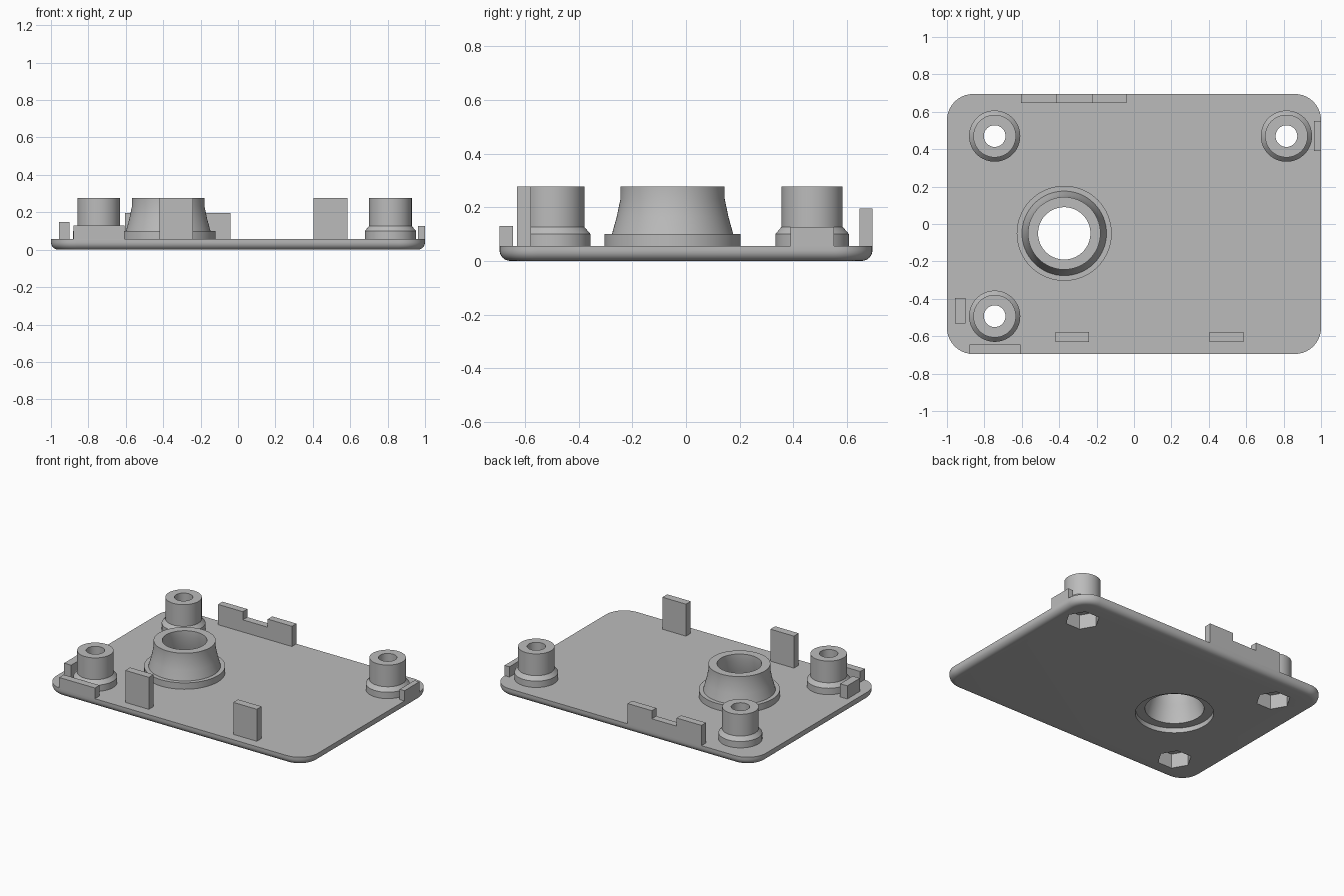
import bpy, bmesh, math
from mathutils import Matrix

cube = bpy.data.objects.get("Cube")
if cube:
    bpy.data.objects.remove(cube, do_unlink=True)

grey = bpy.data.materials.new("plain grey")
grey.use_nodes = True
grey.diffuse_color = (0.5, 0.5, 0.5, 1)
grey.node_tree.nodes["Principled BSDF"].inputs["Base Color"].default_value = (0.5, 0.5, 0.5, 1)

PLATE_TOP, POST_TOP = 0.056, 0.277
HALF_X, HALF_Y, CORNER = 1.0, 0.695, 0.14


def finish(name, bm):
    bmesh.ops.recalc_face_normals(bm, faces=bm.faces)
    mesh = bpy.data.meshes.new(name)
    bm.to_mesh(mesh)
    bm.free()
    mesh.materials.append(grey)
    ob = bpy.data.objects.new(name, mesh)
    bpy.context.collection.objects.link(ob)
    return ob


def smooth(ob):
    bpy.ops.object.select_all(action="DESELECT")
    ob.select_set(True)
    bpy.context.view_layer.objects.active = ob
    bpy.ops.object.shade_smooth_by_angle(angle=math.radians(30))


def bridge(bm, a, b):
    n = len(a)
    for i in range(n):
        bm.faces.new((a[i], a[(i + 1) % n], b[(i + 1) % n], b[i]))


def lathe(name, profile, centre, closed=False, steps=64):
    """Spin (radius, z) pairs; a closed profile makes a tube, an open one is capped."""
    bm = bmesh.new()
    rings = []
    for r, z in profile:
        rings.append([bm.verts.new((centre[0] + r * math.cos(math.tau * i / steps),
                                    centre[1] + r * math.sin(math.tau * i / steps), z))
                      for i in range(steps)])
    for a, b in zip(rings, rings[1:]):
        bridge(bm, a, b)
    if closed:
        bridge(bm, rings[-1], rings[0])
    else:
        bm.faces.new(rings[0])
        bm.faces.new(rings[-1])
    return finish(name, bm)


def prism(name, sides, radius, z0, z1, centre, turn=0.0):
    bm = bmesh.new()
    place = Matrix.Translation((*centre, (z0 + z1) / 2)) @ Matrix.Rotation(turn, 4, "Z")
    bmesh.ops.create_cone(bm, cap_ends=True, segments=sides, radius1=radius,
                          radius2=radius, depth=z1 - z0, matrix=place)
    ob = finish(name, bm)
    ob.hide_render = True
    return ob


def extrude_outline(name, outline, y0, y1):
    """Extrude an (x, z) outline along y."""
    bm = bmesh.new()
    a = [bm.verts.new((x, y0, z)) for x, z in outline]
    b = [bm.verts.new((x, y1, z)) for x, z in outline]
    bm.faces.new(a)
    bm.faces.new(b)
    bridge(bm, a, b)
    return finish(name, bm)


def tab(name, x0, x1, y0, y1, top):
    z = PLATE_TOP - 0.004
    return extrude_outline(name, [(x0, z), (x1, z), (x1, top), (x0, top)], y0, y1)


def cut(ob, cutters):
    for c in cutters:
        mod = ob.modifiers.new("cut", "BOOLEAN")
        mod.operation, mod.solver, mod.object = "DIFFERENCE", "EXACT", c
    bpy.context.view_layer.update()
    baked = bpy.data.meshes.new_from_object(
        ob.evaluated_get(bpy.context.evaluated_depsgraph_get()))
    ob.modifiers.clear()
    ob.data = baked


# Base plate: rounded rectangle with a rounded lower edge
def plate_ring(bm, inset, z, steps=10):
    ring = []
    for q, (sx, sy) in enumerate([(1, 1), (-1, 1), (-1, -1), (1, -1)]):
        for i in range(steps + 1):
            t = math.pi / 2 * (q + i / steps)
            r = CORNER - inset
            ring.append(bm.verts.new((sx * (HALF_X - CORNER) + r * math.cos(t),
                                      sy * (HALF_Y - CORNER) + r * math.sin(t), z)))
    return ring


bm = bmesh.new()
fillet = 0.04
rings = []
for i in range(7):
    t = math.pi / 2 * i / 6
    rings.append(plate_ring(bm, fillet * (1 - math.sin(t)), fillet * (1 - math.cos(t))))
rings.append(plate_ring(bm, 0, PLATE_TOP))
for a, b in zip(rings, rings[1:]):
    bridge(bm, a, b)
bm.faces.new(rings[0])
bm.faces.new(rings[-1])
plate = finish("base_plate", bm)

# Screw posts with a hexagonal nut pocket below
posts = {"back_right_post": (-0.745, 0.47), "back_left_post": (0.815, 0.47),
         "front_right_post": (-0.745, -0.493)}
post_profile = [(0.137, PLATE_TOP), (0.137, 0.10), (0.114, 0.127), (0.114, POST_TOP)]
boss_at = (-0.373, -0.05)
pockets, helpers = [], []
for name, centre in posts.items():
    post = lathe(name, post_profile, centre)
    pocket = prism(name + "_pocket_cutter", 6, 0.11, -0.1, 0.1, centre, math.pi / 6)
    bore = prism(name + "_bore_cutter", 48, 0.058, -0.1, 0.4, centre)
    cut(post, [pocket, bore])
    smooth(post)
    pockets.append(pocket)
    helpers += [pocket, bore]

# Plate openings
boss_hole = prism("boss_hole_cutter", 64, 0.245, -0.1, 0.2, boss_at)
helpers.append(boss_hole)
cut(plate, pockets + [boss_hole])
smooth(plate)
for h in helpers:
    bpy.data.objects.remove(h, do_unlink=True)

# Hollow tapered boss
boss = lathe("tapered_boss", [
    (0.185, 0.033), (0.254, 0.033), (0.254, 0.10), (0.226, 0.10), (0.208, 0.165),
    (0.194, 0.232), (0.194, POST_TOP), (0.14, POST_TOP), (0.14, 0.232),
    (0.158, 0.15), (0.185, 0.05)], boss_at, closed=True)
smooth(boss)

# Upright tabs around the rim
for name, x in (("front_right_clip", -0.42), ("front_left_clip", 0.405)):
    tab(name, x, x + 0.18, -0.63, -0.578, POST_TOP)
tab("front_corner_tab", -0.88, -0.607, -HALF_Y, -0.645, 0.13)
tab("right_side_tab", -0.956, -0.902, -0.533, -0.395, 0.147)
tab("left_side_tab", 0.963, HALF_X, 0.39, 0.552, 0.127)

# Notched tab along the back edge
low, notch, high = PLATE_TOP - 0.004, 0.14, 0.196
extrude_outline("back_notched_tab", [
    (-0.605, low), (-0.04, low), (-0.04, high), (-0.225, high),
    (-0.225, notch), (-0.415, notch), (-0.415, high), (-0.605, high)], 0.646, HALF_Y)
